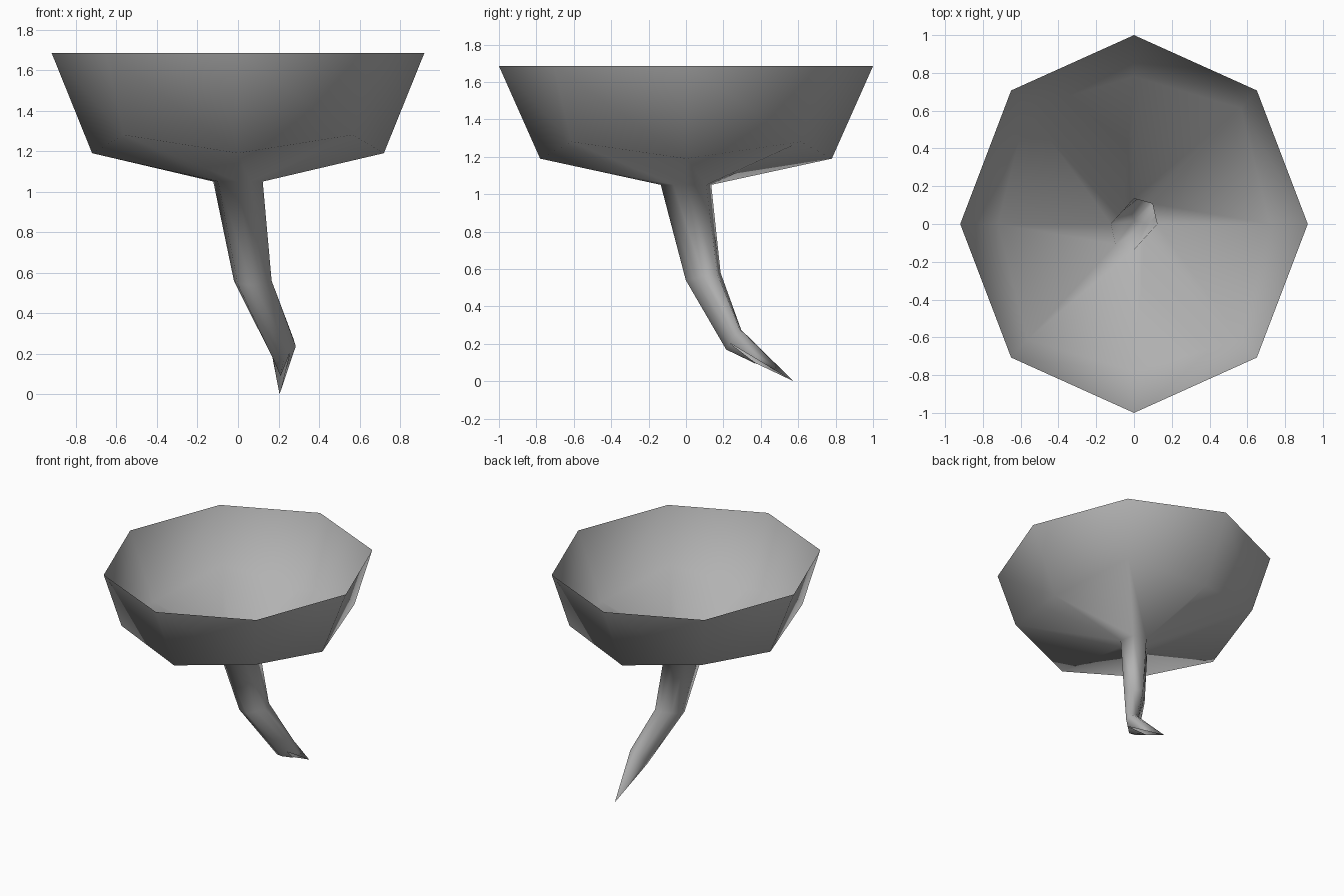
import bpy
import bmesh

# Remove the default object
default = bpy.data.objects.get("Cube")
if default:
    bpy.data.objects.remove(default, do_unlink=True)

# Single grey colour
grey = bpy.data.materials.new("plain_grey")
grey.use_nodes = True
colour = (0.45, 0.45, 0.45, 1)
grey.diffuse_color = colour
grey.node_tree.nodes["Principled BSDF"].inputs["Base Color"].default_value = colour

bm = bmesh.new()


def ring(center, rx, ry, diag, anti, lift=0, tilt=(0, 0)):
    """Eight points: four on the axes, four diagonals of their own reach and lift."""
    cx, cy, cz = center
    a, b = diag, anti
    units = [(1, 0), (a, a), (0, 1), (-b, b), (-1, 0), (-a, -a), (0, -1), (b, -b)]
    return [bm.verts.new((cx + rx * u, cy + ry * v,
                          cz + tilt[0] * u + tilt[1] * v + lift * (i % 2)))
            for i, (u, v) in enumerate(units)]


# Open bowl, neck and leaning stem, from the rim down
rings = [
    ring((0, 0, 1.685), 0.92, 1.0, 0.707, 0.707),
    ring((0, 0, 1.19), 0.72, 0.78, 0.785, 0.785, lift=0.09),
    ring((0, 0, 1.05), 0.122, 0.135, 0.8, 0.5),
    ring((0.073, 0.092, 0.56), 0.093, 0.093, 0.8, 0.5, tilt=(0, 0.02)),
    ring((0.225, 0.255, 0.222), 0.06, 0.04, 0.8, 0.5, tilt=(0.015, 0.053)),
]
for upper, lower in zip(rings, rings[1:]):
    for i in range(8):
        j = (i + 1) % 8
        bm.faces.new((upper[i], lower[i], lower[j], upper[j]))

# Pointed spout, with its underside cut short to leave an opening
end = rings[-1]
tip = bm.verts.new((0.205, 0.575, 0))
lip = bm.verts.new((0.21, 0.38, 0.09))
for i in range(8):
    j = (i + 1) % 8
    bm.faces.new((end[i], lip if i in (5, 6) else tip, end[j]))

bmesh.ops.recalc_face_normals(bm, faces=bm.faces)
for face in bm.faces:
    face.smooth = True

mesh = bpy.data.meshes.new("funnel")
bm.to_mesh(mesh)
bm.free()
mesh.materials.append(grey)
funnel = bpy.data.objects.new("funnel", mesh)
bpy.context.collection.objects.link(funnel)
